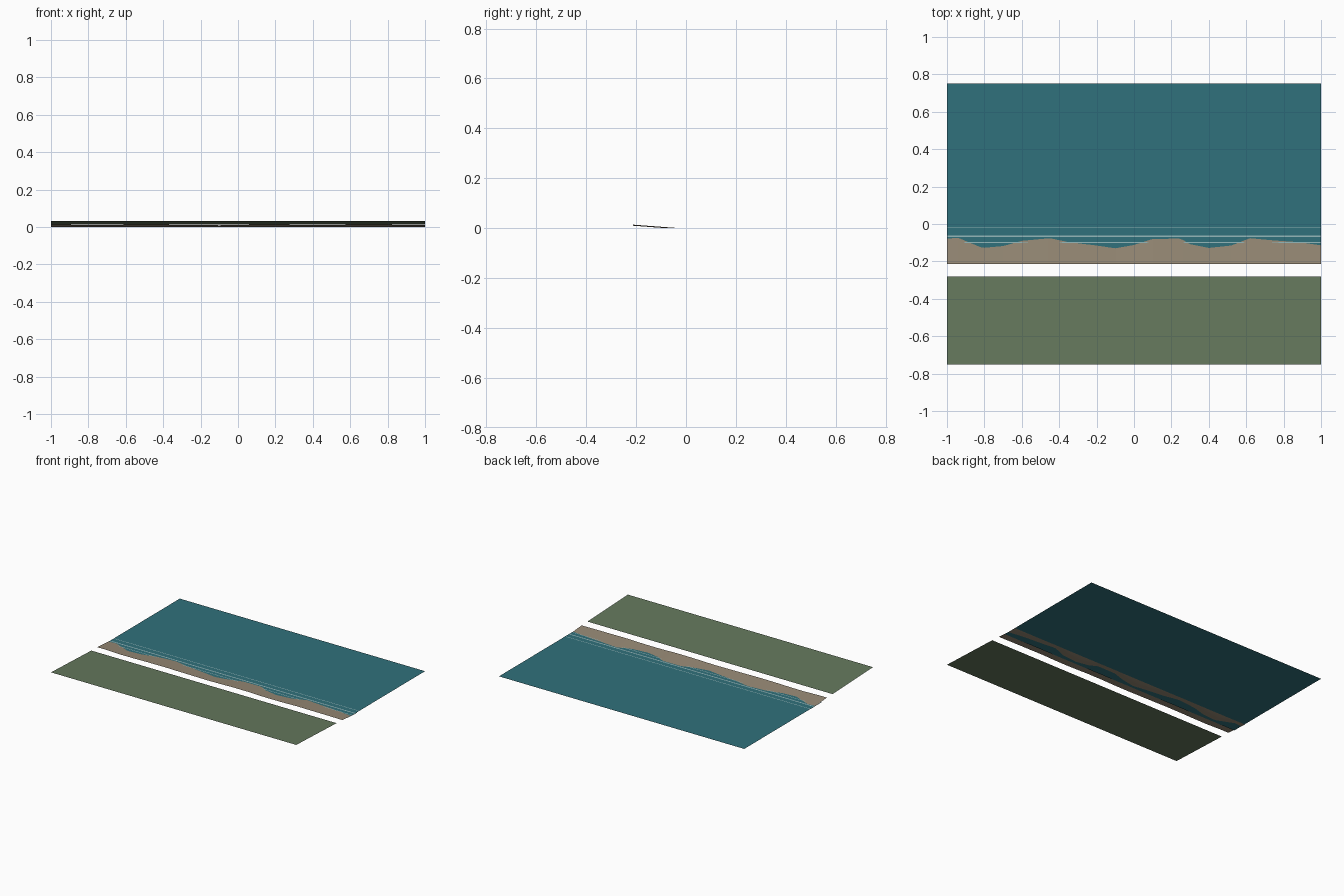
import bpy

if "Cube" in bpy.data.objects:
    bpy.data.objects.remove(bpy.data.objects["Cube"])

SEA_Z = 0.0035


def material(name, rgb):
    m = bpy.data.materials.new(name)
    m.diffuse_color = (*rgb, 1)
    m.use_nodes = True
    m.node_tree.nodes["Principled BSDF"].inputs["Base Color"].default_value = m.diffuse_color
    return m


def sheet(name, xs, ys, height, mat):
    """Open grid surface with z = height(x, y)."""
    verts = [(x, y, height(x, y)) for y in ys for x in xs]
    n = len(xs)
    faces = [(j * n + i, j * n + i + 1, (j + 1) * n + i + 1, (j + 1) * n + i)
             for j in range(len(ys) - 1) for i in range(n - 1)]
    me = bpy.data.meshes.new(name)
    me.from_pydata(verts, [], faces)
    me.materials.append(mat)
    ob = bpy.data.objects.new(name, me)
    bpy.context.collection.objects.link(ob)
    return ob


def span(a, b, n):
    return [a + (b - a) * i / n for i in range(n + 1)]


# wavy line where the sand meets the water
SHORE = [(-1, -0.078), (-0.94, -0.074), (-0.81, -0.128), (-0.7, -0.118), (-0.6, -0.09),
         (-0.45, -0.076), (-0.35, -0.097), (-0.2, -0.115), (-0.1, -0.13), (0.0, -0.112),
         (0.1, -0.08), (0.25, -0.078), (0.3, -0.108), (0.4, -0.128), (0.52, -0.115),
         (0.62, -0.076), (0.75, -0.088), (0.88, -0.097), (1, -0.114)]


def shoreline(x):
    for (x0, y0), (x1, y1) in zip(SHORE, SHORE[1:]):
        if x <= x1 + 1e-6:
            return y0 + (y1 - y0) * (x - x0) / (x1 - x0)
    return SHORE[-1][1]


def beach_height(x, y):
    return max(0.0, SEA_Z + (shoreline(x) - y) * 0.075)


def meadow_height(x, y):
    return 0.014 + (-0.28 - y) * 0.019 / 0.47


water = material("water", (0.03, 0.165, 0.20))
sand = material("sand", (0.31, 0.254, 0.18))
grass = material("grass", (0.13, 0.19, 0.11))
white = material("foam", (0.30, 0.48, 0.50))

# sea, beach and sloping meadow, with the open strip between the last two
sheet("sea", [-1, 1], [-0.15, 0.75], lambda x, y: SEA_Z, water)
sheet("beach", span(-1, 1, 100), span(-0.213, -0.04, 12), beach_height, sand)
sheet("meadow", span(-1, 1, 20), span(-0.75, -0.28, 6), meadow_height, grass)

# thin straight foam lines on the water
for i, (y, w) in enumerate([(-0.02, 0.005), (-0.065, 0.009), (-0.1, 0.005)]):
    sheet(f"foam_line_{i + 1}", [-1, 1], [y - w / 2, y + w / 2],
          lambda x, y: SEA_Z + 0.0008, white)
